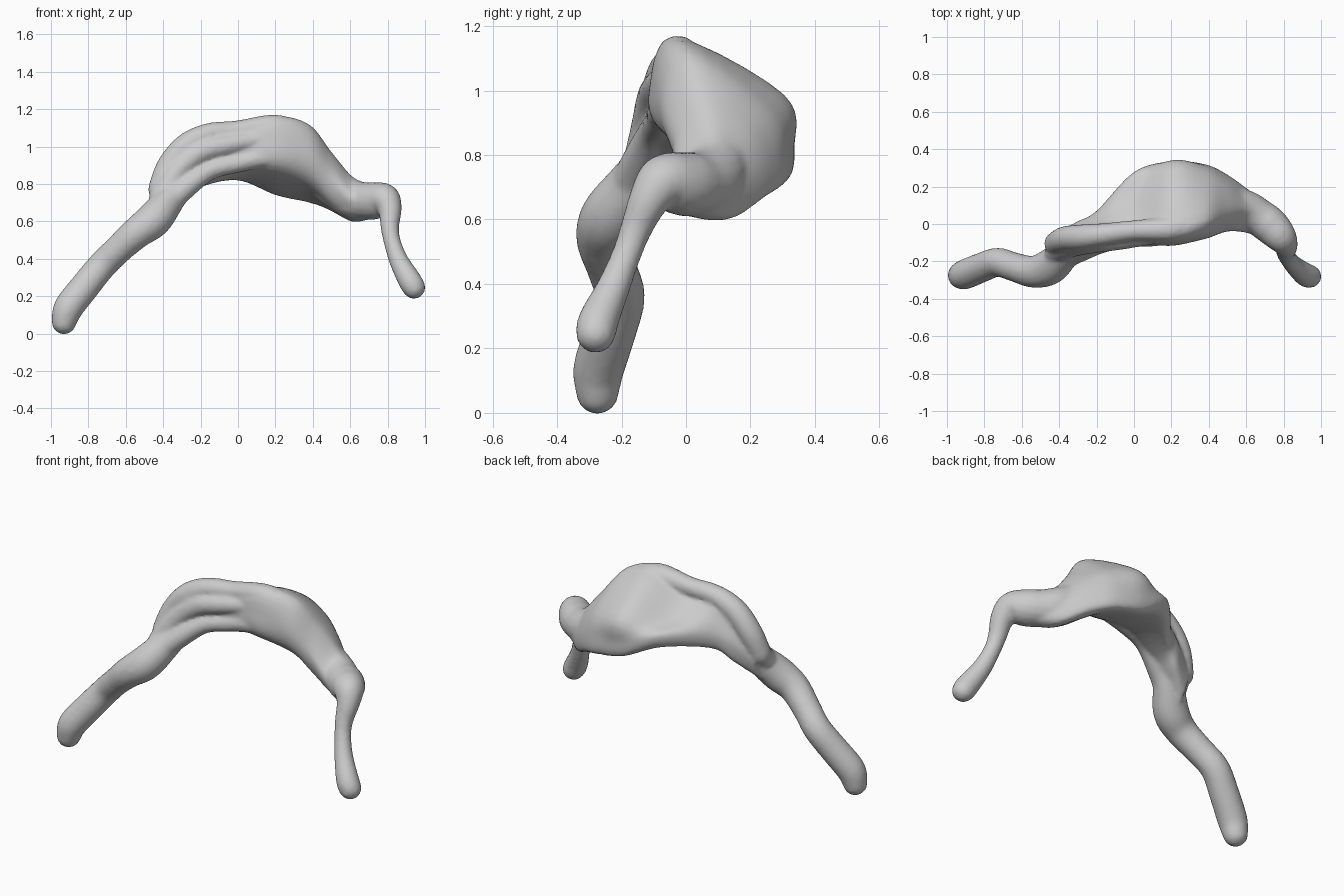
import bpy, bmesh, math
from mathutils import Vector

if "Cube" in bpy.data.objects:
    bpy.data.objects.remove(bpy.data.objects["Cube"])


def spline(pts, n, closed=False):
    """Catmull-Rom through points of any dimension."""
    m, out = len(pts), []
    get = (lambda i: pts[i % m]) if closed else (lambda i: pts[max(0, min(m - 1, i))])
    for i in range(m if closed else m - 1):
        for k in range(n):
            t = k / n
            out.append(tuple(
                0.5 * (2 * b + (c - a) * t + (2 * a - 5 * b + 4 * c - d) * t * t
                       + (3 * b - a - 3 * c + d) * t ** 3)
                for a, b, c, d in zip(get(i - 1), get(i), get(i + 1), get(i + 2))))
    if not closed:
        out.append(tuple(pts[-1]))
    return out


bm = bmesh.new()


def loft(rings):
    vs = [[bm.verts.new(p) for p in r] for r in rings]
    n, faces = len(vs[0]), []
    for a, b in zip(vs, vs[1:]):
        for j in range(n):
            faces.append(bm.faces.new((a[j], a[(j + 1) % n], b[(j + 1) % n], b[j])))
    faces += [bm.faces.new(vs[0][::-1]), bm.faces.new(vs[-1])]
    bmesh.ops.recalc_face_normals(bm, faces=faces)


def tube(stations):
    """Round limb through (x, y, z, radius) stations with domed ends."""
    s = spline(stations, 5)
    pos = [Vector(p[:3]) for p in s]
    rad = [p[3] for p in s]
    d0, d1 = (pos[0] - pos[1]).normalized(), (pos[-1] - pos[-2]).normalized()
    p0, r0, p1, r1 = pos[0], rad[0], pos[-1], rad[-1]
    for a in (30, 55, 80):
        c, q = math.cos(math.radians(a)), math.sin(math.radians(a))
        pos.insert(0, p0 + d0 * r0 * q)
        rad.insert(0, r0 * c)
        pos.append(p1 + d1 * r1 * q)
        rad.append(r1 * c)
    rings = []
    for i, p in enumerate(pos):
        t = (pos[min(i + 1, len(pos) - 1)] - pos[max(i - 1, 0)]).normalized()
        u = t.cross(Vector((0, 1, 0))).normalized()
        v = t.cross(u)
        rings.append([p + rad[i] * (u * math.cos(k * math.tau / 16) + v * math.sin(k * math.tau / 16))
                      for k in range(16)])
    loft(rings)


# Broad slanted middle: y,z cross-sections at each x
sections = {
    -0.42: [(-.11, .83), (-.06, .80), (-.05, .72), (-.10, .62), (-.20, .60), (-.19, .73)],
    -0.30: [(-.05, .97), (-.01, .91), (.015, .83), (-.02, .72), (-.16, .72), (-.16, .82)],
    -0.20: [(-.04, 1.05), (.02, .98), (.07, .88), (.03, .79), (-.11, .80), (-.12, .90)],
    0.00: [(-.05, 1.07), (.15, .96), (.275, .91), (.22, .82), (-.06, .87), (-.10, 1.0)],
    0.20: [(-.03, 1.16), (.30, .99), (.335, .84), (.28, .74), (-.07, .87), (-.11, 1.03)],
    0.38: [(.01, 1.12), (.26, .96), (.315, .82), (.28, .70), (-.01, .80), (-.08, .96)],
    0.50: [(.05, .97), (.20, .90), (.26, .77), (.23, .66), (.02, .69), (-.04, .84)],
    0.61: [(.07, .84), (.15, .79), (.185, .70), (.15, .605), (.02, .62), (-.05, .73)],
    0.70: [(.03, .80), (.09, .76), (.115, .70), (.07, .62), (-.02, .62), (-.08, .71)],
}
rows = [[x] + [c for p in spline(ring, 5, True) for c in p] for x, ring in sections.items()]
loft([[(r[0], r[i], r[i + 1]) for i in range(1, len(r), 2)] for r in spline(rows, 5)])

# Left limb
tube([(-.93, -.275, .064, .068), (-.905, -.27, .14, .08), (-.82, -.235, .25, .08),
      (-.73, -.205, .36, .078), (-.64, -.23, .45, .078), (-.54, -.255, .54, .086),
      (-.45, -.23, .61, .096), (-.37, -.16, .71, .083), (-.28, -.1, .82, .06)])
# Right limb
tube([(.42, .12, .83, .09), (.52, .10, .77, .10), (.60, .075, .725, .105),
      (.67, .035, .71, .10), (.73, -.01, .71, .10), (.785, -.07, .715, .086),
      (.812, -.115, .66, .064), (.812, -.155, .57, .05), (.825, -.185, .49, .046),
      (.86, -.225, .39, .052), (.915, -.27, .29, .063), (.94, -.28, .248, .063)])
# Upper, middle and lower folds on the left and front
tube([(-.42, -.105, .77, .062), (-.37, -.08, .89, .068), (-.28, -.07, 1.0, .068),
      (-.16, -.055, 1.065, .06), (0, -.035, 1.085, .055), (.2, -.025, 1.105, .066),
      (.33, .01, 1.05, .065), (.45, .05, .92, .05)])
tube([(-.42, -.15, .72, .06), (-.32, -.115, .87, .06), (-.2, -.09, .97, .065),
      (-.05, -.08, 1.01, .055), (.12, -.06, 1.04, .045)])
tube([(-.40, -.19, .67, .065), (-.28, -.14, .78, .06), (-.15, -.10, .87, .05),
      (0, -.075, .91, .05), (.15, -.06, .94, .055), (.30, -.025, .91, .045),
      (.42, .03, .83, .04)])

me = bpy.data.meshes.new("draped_arch")
bm.to_mesh(me)
bm.free()
ob = bpy.data.objects.new("draped_arch", me)
bpy.context.collection.objects.link(ob)

# Fuse all parts into one soft skin
rm = ob.modifiers.new("fuse", 'REMESH')
rm.mode = 'VOXEL'
rm.voxel_size = 0.012
rm.use_smooth_shade = True
sm = ob.modifiers.new("soften", 'SMOOTH')
sm.factor = 0.5
sm.iterations = 5
